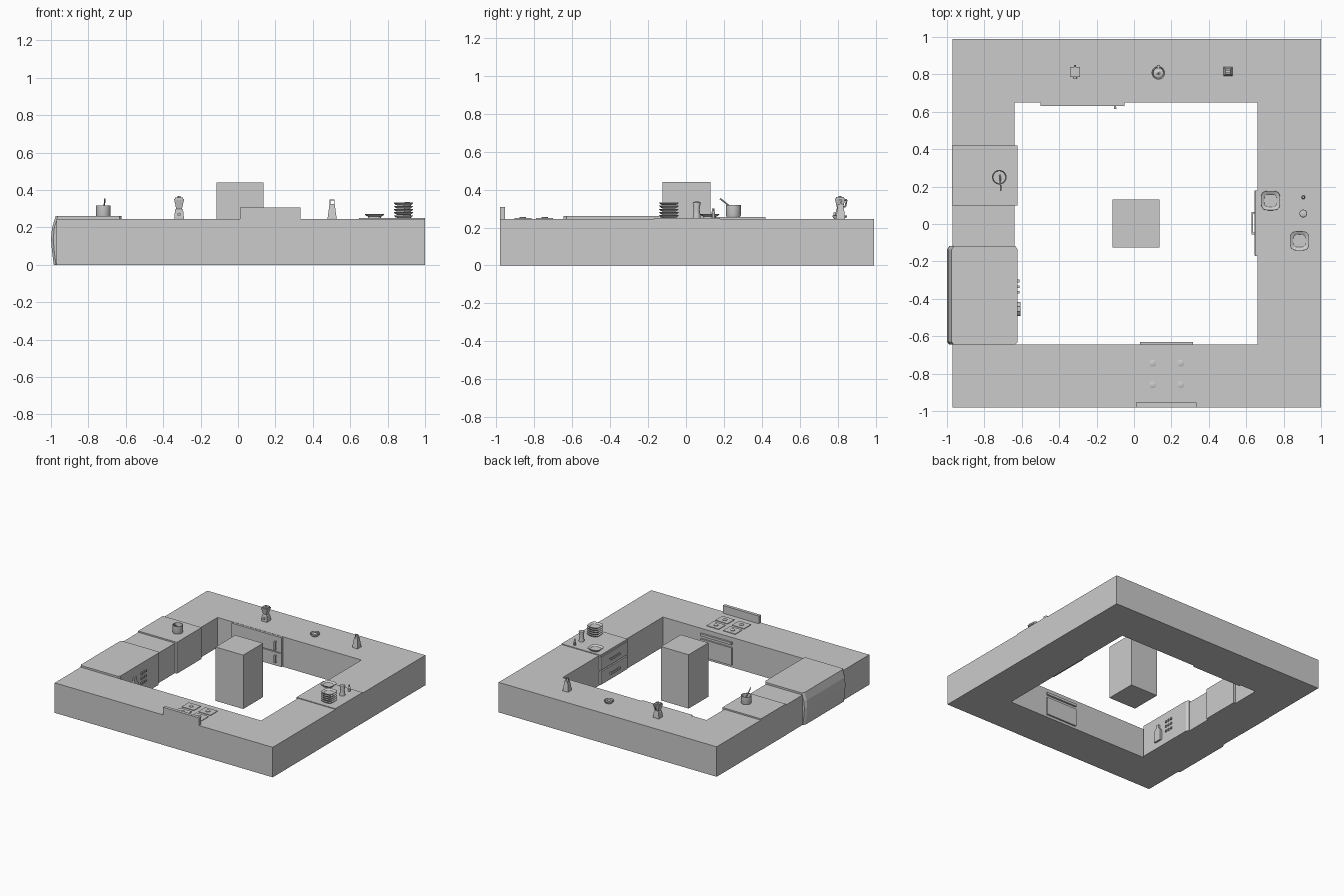
import bpy, bmesh
from math import cos, sin, pi, copysign
from mathutils import Vector

if "Cube" in bpy.data.objects:
    bpy.data.objects.remove(bpy.data.objects["Cube"])


def mesh(name, verts, faces, smooth=False):
    me = bpy.data.meshes.new(name)
    bm = bmesh.new()
    vs = [bm.verts.new(v) for v in verts]
    for f in faces:
        bm.faces.new([vs[i] for i in f])
    bmesh.ops.recalc_face_normals(bm, faces=bm.faces)
    bm.to_mesh(me)
    bm.free()
    ob = bpy.data.objects.new(name, me)
    bpy.context.collection.objects.link(ob)
    if smooth:
        bpy.ops.object.select_all(action='DESELECT')
        ob.select_set(True)
        bpy.context.view_layer.objects.active = ob
        bpy.ops.object.shade_smooth_by_angle()
    return ob


def prism(name, pts, place, a, b):
    """Extrude a 2D outline; place(u, v, w) maps it into space."""
    n = len(pts)
    verts = [place(u, v, w) for w in (a, b) for u, v in pts]
    faces = [list(range(n)), list(range(n, 2 * n))]
    faces += [[i, (i + 1) % n, n + (i + 1) % n, n + i] for i in range(n)]
    return mesh(name, verts, faces)


def box(name, x0, x1, y0, y1, z0, z1):
    return prism(name, [(x0, y0), (x1, y0), (x1, y1), (x0, y1)],
                 lambda u, v, w: (u, v, w), z0, z1)


def lathe(name, x, y, profile, n=24, power=1.0):
    """Stack of rings (radius, z); power below 1 makes rounded squares."""
    verts = []
    for r, z in profile:
        for i in range(n):
            c, s = cos(2 * pi * (i + .5) / n), sin(2 * pi * (i + .5) / n)
            verts.append((x + r * copysign(abs(c) ** power, c),
                          y + r * copysign(abs(s) ** power, s), z))
    m = len(profile)
    faces = [[k * n + i, k * n + (i + 1) % n, (k + 1) * n + (i + 1) % n, (k + 1) * n + i]
             for k in range(m - 1) for i in range(n)]
    faces += [list(range(n)), list(range((m - 1) * n, m * n))]
    return mesh(name, verts, faces, n > 8)


def rod(name, p, q, r, n=8):
    p, q = Vector(p), Vector(q)
    rot = (q - p).to_track_quat('Z', 'Y')
    return prism(name, [(r * cos(2 * pi * i / n), r * sin(2 * pi * i / n)) for i in range(n)],
                 lambda u, v, w: p + rot @ Vector((u, v, w)), 0, (q - p).length)


# Square ring of counters
H = .245
outer = [(-.97, -.98), (1, -.98), (1, .99), (-.97, .99)]
inner = [(-.64, -.645), (.66, -.645), (.66, .65), (-.64, .65)]
verts = [(x, y, z) for z in (0, H) for ring in (outer, inner) for x, y in ring]
faces = []
for i in range(4):
    j = (i + 1) % 4
    faces += [[i, j, 4 + j, 4 + i], [8 + i, 8 + j, 12 + j, 12 + i],
              [i, j, 8 + j, 8 + i], [4 + i, 4 + j, 12 + j, 12 + i]]
mesh("counter_ring", verts, faces)

# Centre block
box("centre_block", -.115, .135, -.125, .13, 0, .44)

# Bulging cabinet with chamfered ends
prof = [(-.622, 0), (-.985, 0), (-.994, .07), (-1, .14), (-.994, .2), (-.975, .26), (-.622, .26)]
verts = []
for y, k in ((-.645, .012), (-.63, 0), (-.137, 0), (-.118, .012)):
    for x, z in prof:
        verts.append((x - k if x > -.8 else x + k, y, z))
n = len(prof)
faces = [list(range(n)), list(range(3 * n, 4 * n))]
faces += [[r * n + i, r * n + (i + 1) % n, (r + 1) * n + (i + 1) % n, (r + 1) * n + i]
          for r in range(3) for i in range(n)]
mesh("bulged_cabinet", verts, faces)

# Bottle relief and buttons on the cabinet
half = [(.034, .05), (.037, .06), (.037, .13), (.03, .145), (.014, .158), (.014, .185)]
prism("bottle_relief", half + [(-u, v) for u, v in reversed(half)],
      lambda u, v, w: (w, u - .455, v), -.625, -.607)
for y in (-.305, -.335, -.365):
    for z in (.1, .14, .18):
        box("button", -.625, -.613, y - .007, y + .007, z - .008, z + .008)

# Side unit with pot and spoon
box("side_unit", -.972, -.622, .1, .42, 0, .256)
lathe("pot", -.72, .25, [(.036, .256), (.039, .264), (.039, .318), (.035, .318),
                         (.033, .285)])
rod("spoon", (-.717, .262, .288), (-.712, .18, .352), .004)

# Double-door cupboard at the back
for z0, z1, h0, h1 in ((.003, .112, .03, .09), (.118, .243, .135, .205)):
    box("cupboard_door", -.5, -.05, .632, .652, z0, z1)
    box("door_handle", -.107, -.094, .614, .622, h0, h1)
    for z in (h0, h1 - .01):
        box("handle_mount", -.106, -.095, .618, .635, z, z + .01)

# Drawers and worktop on the right
box("drawer_worktop", .648, 1, -.17, .18, .235, .251)
for z0, z1 in ((.008, .115), (.125, .232)):
    box("drawer_front", .645, .665, -.168, .178, z0, z1)
    zc = (z0 + z1) / 2
    box("drawer_handle", .628, .636, -.055, .065, zc - .007, zc + .007)
    for y in (-.055, .055):
        box("drawer_handle_mount", .63, .648, y, y + .01, zc - .006, zc + .006)


# Plates
def plate(x, y, z):
    lathe("plate", x, y, [(.034, z), (.044, z + .004), (.052, z + .012), (.051, z + .014),
                          (.036, z + .008), (.034, z + .006)], 32, .6)


for i in range(5):
    plate(.885, -.09, .251 + i * .0168)
plate(.73, .125, .258)
lathe("plate_foot", .73, .125, [(.034, .25), (.034, .259)], 32, .6)

# Shakers
lathe("tall_shaker", .905, .056, [(.021, .25), (.02, .27), (.016, .295), (.021, .325),
                                 (.02, .333), (.012, .336)], 16)
lathe("small_shaker", .905, .143, [(.01, .25), (.01, .28), (.007, .285), (.007, .3)], 12)

# Stove: back panel, burners, oven door
box("stove_back_panel", .01, .335, -.981, -.955, 0, .308)
for x in (.1, .25):
    for y in (-.86, -.745):
        box("burner_plate", x - .055, x + .055, y - .045, y + .045, .24, .25)
        lathe("burner", x, y, [(.018, .249), (.018, .254), (.014, .256)], 12)
box("oven_door", .033, .315, -.65, -.632, .02, .165)
box("oven_handle", .033, .315, -.65, -.63, .188, .208)

# Jug blender
S = .72
lathe("blender_base", -.315, .812, [(.036, .244), (.036, .256), (.03, .295), (.024, .3)], 4)
lathe("blender_jug", -.315, .812, [(.022, .3), (.037, .348), (.037, .352)], 4)
lathe("blender_lid", -.315, .812, [(.03, .352), (.03, .36)], 4)
lathe("blender_lid_knob", -.315, .812, [(.009, .358), (.009, .367)], 12)
rod("blender_dial", (-.315, .795, .27), (-.315, .778, .27), .009, 12)
for p, q in (((-.315, .83, .345), (-.315, .85, .345)), ((-.315, .847, .345), (-.315, .84, .31)),
             ((-.315, .82, .31), (-.315, .842, .31))):
    rod("blender_handle", p, q, .005, 6)

# Squeezer dish with spout groove
lathe("squeezer_dish", .13, .808, [(.028, .244), (.036, .258), (.036, .264), (.031, .264),
                                  (.027, .254), (.012, .258), (.003, .268)])
box("squeezer_lip", .122, .138, .825, .85, .254, .263)

# Box grater
lathe("grater_body", .503, .815, [(.034, .244), (.034, .25), (.02, .325)], 4)
for x in (.49, .512):
    box("grater_handle_post", x, x + .005, .811, .819, .322, .348)
box("grater_handle", .49, .517, .81, .82, .343, .35)
